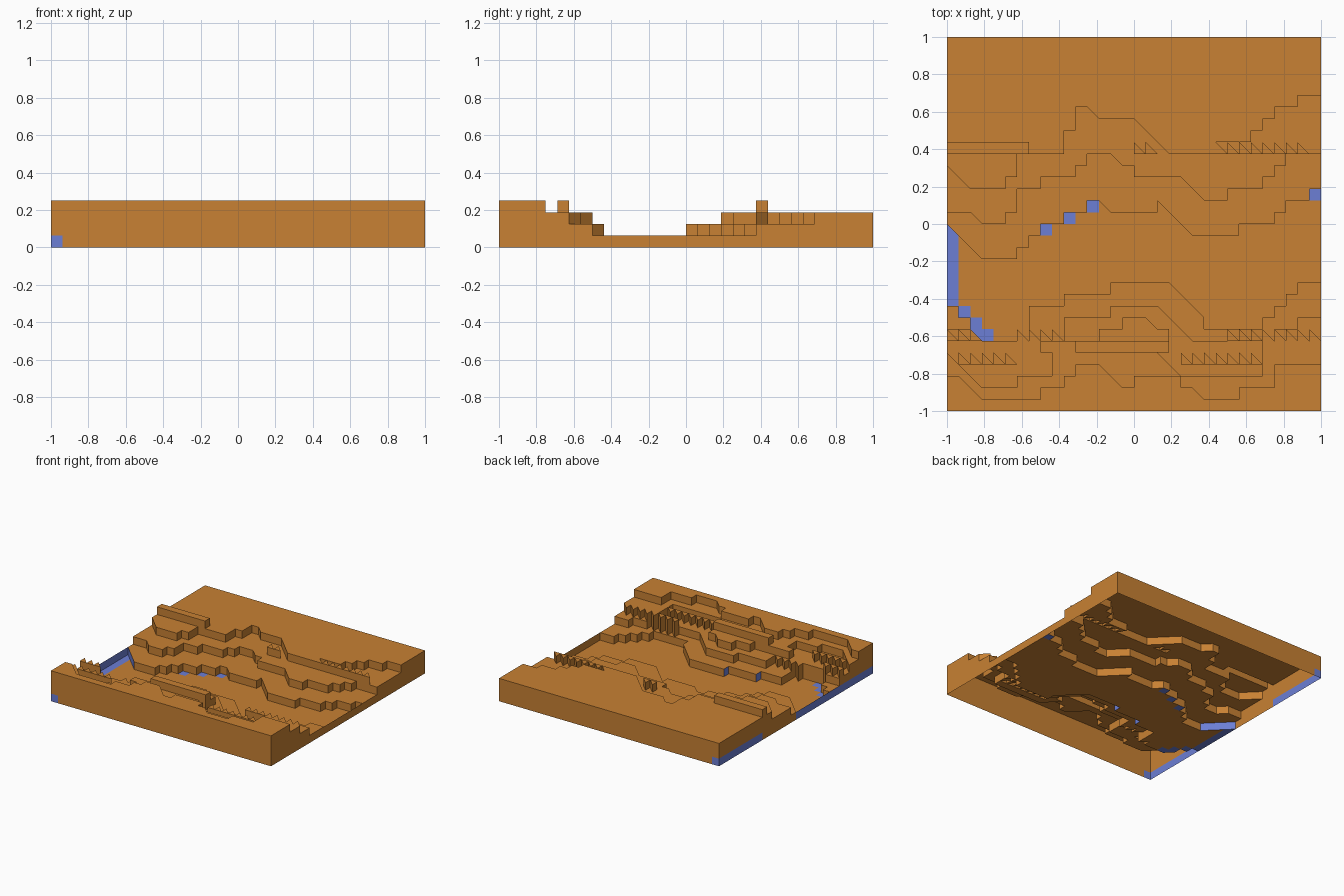
import bpy, bmesh, math

if "Cube" in bpy.data.objects:
    bpy.data.objects.remove(bpy.data.objects["Cube"])

N, U = 16, 1 / 16          # half the grid count, cell size


def material(name, rgb):
    m = bpy.data.materials.new(name)
    m.diffuse_color = (*rgb, 1)
    m.use_nodes = True
    m.node_tree.nodes["Principled BSDF"].inputs["Base Color"].default_value = m.diffuse_color
    return m


brown = material("earth brown", (0.58, 0.22, 0.033))
blue = material("water blue", (0.15, 0.21, 0.66))


def region(line, side):
    """Close a contour line (west to east) with the north or south edge."""
    return line + [(N, side * N), (-N, side * N)]


# Terrace contours of the north bank, lowest to highest
north1 = region([(-16, 0), (-13, -3), (-10, -3), (-10, -2), (-9, -2), (-9, -1), (-8, -1),
                 (-8, 0), (-6, 0), (-6, 1), (-4, 1), (-4, 2), (-3, 2), (-2, 1), (2, 1),
                 (2, 2), (5, -1), (9, -1), (9, 0), (12, 0), (12, 1), (13, 1), (13, 2),
                 (15, 2), (15, 3), (16, 3)], 1)
north2 = region([(-16, 1), (-14, 1), (-13, 0), (-11, 0), (-11, 1), (-10, 1), (-10, 3),
                 (-8, 3), (-8, 4), (-5, 4), (-5, 5), (-4, 5), (-4, 6), (-2, 6), (-1, 5),
                 (0, 5), (0, 4), (4, 4), (6, 2), (8, 2), (8, 3), (11, 3), (11, 4),
                 (12, 4), (12, 5), (13, 5), (13, 6), (16, 6)], 1)
north3 = region([(-16, 5), (-14, 3), (-11, 3), (-11, 4), (-10, 4), (-10, 6), (-6, 6),
                 (-6, 8), (-5, 8), (-5, 10), (-4, 10), (-3, 9), (0, 9), (3, 6), (10, 6),
                 (10, 8), (11, 8), (11, 9), (12, 9), (12, 10), (14, 10), (14, 11),
                 (16, 11)], 1)
# Terrace contours of the south bank
south1 = region([(-16, -7), (-15, -7), (-15, -8), (-14, -8), (-14, -9), (-13, -10),
                 (-9, -10), (-9, -7), (-6, -7), (-6, -6), (-2, -6), (-2, -5), (3, -5),
                 (6, -8), (6, -9), (11, -9), (11, -8), (12, -8), (12, -7), (13, -7),
                 (13, -6), (14, -6), (14, -5), (16, -5)], -1)
south2 = region([(-16, -9), (-14, -9), (-13, -10), (-6, -10), (-6, -8), (-2, -8), (-2, -7),
                 (2, -7), (5, -10), (12, -10), (12, -9), (14, -9), (14, -8), (16, -8)], -1)
south3 = region([(-16, -11), (-13, -14), (-10, -14), (-10, -13), (-7, -13), (-7, -11),
                 (-8, -11), (-8, -10), (-3, -10), (-3, -9), (-1, -9), (-1, -8), (1, -8),
                 (2, -9), (3, -9), (3, -11), (2, -11), (4, -13), (11, -13), (11, -10),
                 (16, -10)], -1)
south4 = region([(-16, -13), (-15, -13), (-13, -15), (-8, -15), (-8, -14), (-6, -14),
                 (-6, -13), (-5, -13), (-5, -12), (-3, -12), (-1, -14), (0, -14), (0, -13),
                 (4, -13), (4, -14), (5, -14), (6, -15), (9, -15), (9, -14), (12, -14),
                 (12, -12), (16, -12)], -1)


def box(x0, x1, y0, y1):
    return [(x0, y0), (x1, y0), (x1, y1), (x0, y1)]


ridge_north = box(-16, -9, 6, 7)
ridge_south = box(-5, 3, -11, -10)
LEVELS = [(1, north1), (2, north2), (3, north3), (4, ridge_north),
          (1, south1), (2, south2), (3, south3), (4, south4), (4, ridge_south)]

# Rows of triangular teeth: first x, last x, row y, level of the raised half
TEETH = [(0, 2, 6, 3), (7, 15, 6, 3), (-16, -13, -10, 3), (-10, -6, -10, 2),
         (8, 16, -10, 3), (-16, -10, -12, 3), (4, 11, -12, 3)]
# Floor cells with water showing
WATER = {(-8, -1), (-6, 0), (-4, 1), (15, 2), (-15, -8), (-14, -9), (-14, -10), (-13, -10)}


def inside(x, y, poly):
    hit = False
    for (x0, y0), (x1, y1) in zip(poly, poly[1:] + poly[:1]):
        if (y0 > y) != (y1 > y) and x < x0 + (y - y0) * (x1 - x0) / (y1 - y0):
            hit = not hit
    return hit


def level(i, j, lower, x, y):
    h = max([k for k, p in LEVELS if inside(x, y, p)], default=0)
    for x0, x1, row, k in TEETH:
        if j == row and x0 <= i < x1:
            if lower:
                return max(h, k)
            return min(h, k - 1)
    return h


def wall_is_blue(a, b, k):
    mx, my = (a[0] + b[0]) / 2, (a[1] + b[1]) / 2
    if k > 0:
        return False
    if mx == -N:                                  # west rim
        return not 0 < my < 7
    if abs(my) == N:                              # corner ends
        return mx < -15
    if a[0] != b[0] and a[1] != b[1]:             # slanted bank in the west
        return mx < -13 and -3 < my < 0
    return a[0] == b[0] and mx in (-2, -6) and -7 < my < -5


bm = bmesh.new()


def face(points, is_blue):
    f = bm.faces.new([bm.verts.new((x * U, y * U, z * U)) for x, y, z in points])
    f.material_index = int(is_blue)


# Terrace tops: every cell is two triangles, so banks can run diagonally
edges = {}
for i in range(-N, N):
    for j in range(-N, N):
        p, q, r, s = (i, j), (i + 1, j), (i + 1, j + 1), (i, j + 1)
        for lower, tri in ((True, (p, q, s)), (False, (q, r, s))):
            cx, cy = sum(v[0] for v in tri) / 3, sum(v[1] for v in tri) / 3
            h = level(i, j, lower, cx, cy)
            water = h == 0 and (i == -N or (i, j) in WATER)
            face([(x, y, h) for x, y in tri], water)
            for n in range(3):
                edges[tri[n], tri[(n + 1) % 3]] = h

# Bank walls and outer rim, one course per level
for (a, b), h in edges.items():
    other = edges.get((b, a))
    if other is None:
        other, h = 0, max(h, 1)
    for k in range(other, h):
        face([(*a, k), (*b, k), (*b, k + 1), (*a, k + 1)], wall_is_blue(a, b, k))

bmesh.ops.remove_doubles(bm, verts=bm.verts, dist=0.001)
bmesh.ops.dissolve_limit(bm, angle_limit=math.radians(1), verts=bm.verts, edges=bm.edges,
                         delimit={'MATERIAL'})
bmesh.ops.triangulate(bm, faces=[f for f in bm.faces if len(f.verts) > 4])

mesh = bpy.data.meshes.new("terraced_valley")
bm.to_mesh(mesh)
bm.free()
mesh.materials.append(brown)
mesh.materials.append(blue)
bpy.context.collection.objects.link(bpy.data.objects.new("terraced_valley", mesh))
